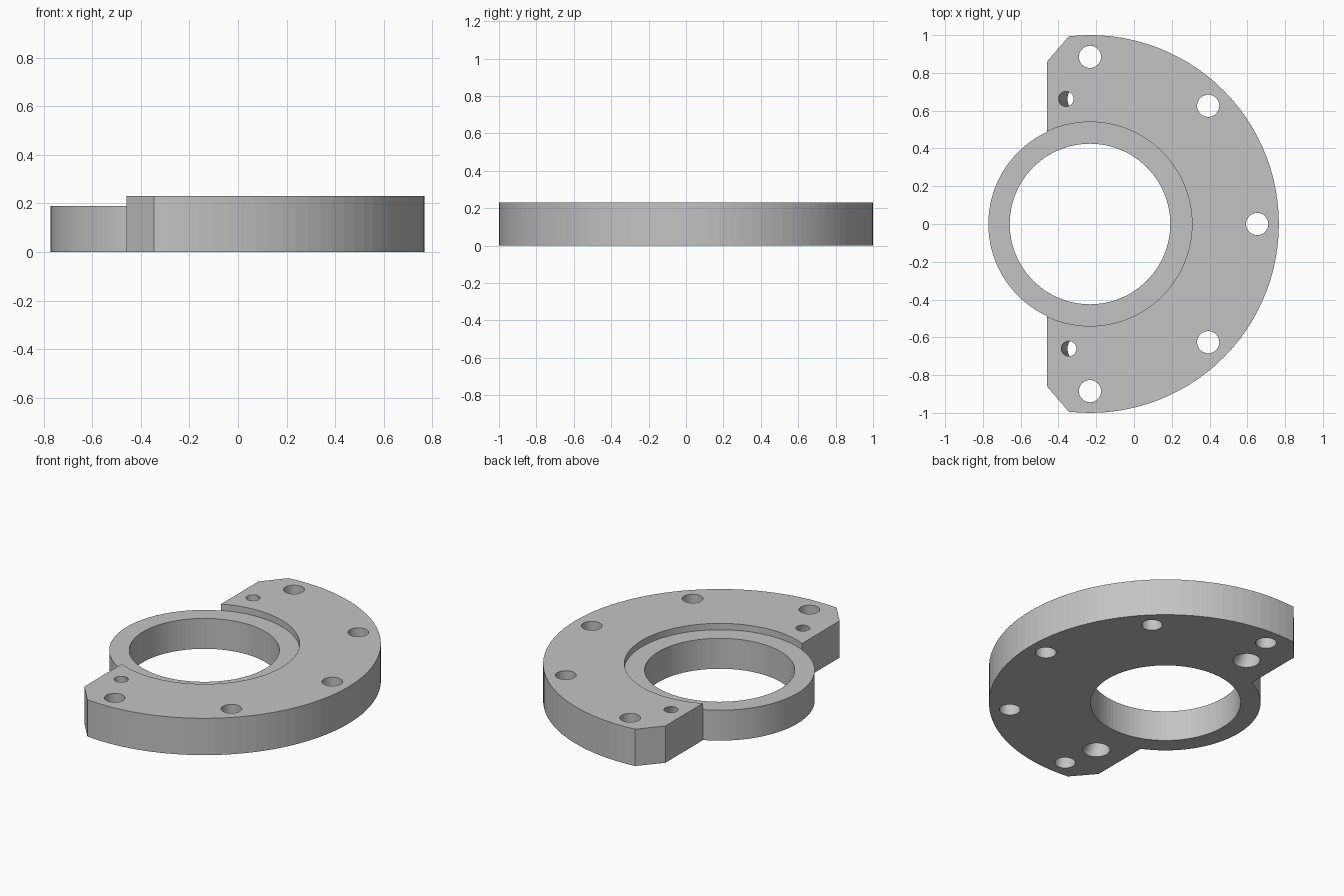
import bpy, bmesh
from math import sin, cos, pi, radians, atan2, sqrt
from mathutils import Vector

cube = bpy.data.objects.get("Cube")
if cube:
    bpy.data.objects.remove(cube, do_unlink=True)

CX = -0.233          # axis of the ring and the flange
HEIGHT, RING_TOP = 0.23, 0.19
RING_R, BORE_R = 0.538, 0.425
FLAT_X, CORNER_X, CORNER_Y = -0.46, -0.345, 0.86

grey = bpy.data.materials.new("plain grey")
grey.use_nodes = True
grey.diffuse_color = (0.55, 0.55, 0.55, 1)
grey.node_tree.nodes["Principled BSDF"].inputs["Base Color"].default_value = grey.diffuse_color


def arc(radius, start, end, steps):
    """Points along an arc about the main axis."""
    return [(CX + radius * cos(start + (end - start) * i / steps),
             radius * sin(start + (end - start) * i / steps)) for i in range(steps + 1)]


def loft(name, lower, upper, z0, z1):
    """Closed solid between two matching outlines."""
    bm = bmesh.new()
    a = [bm.verts.new((x, y, z0)) for x, y in lower]
    b = [bm.verts.new((x, y, z1)) for x, y in upper]
    bm.faces.new(a[::-1])
    bm.faces.new(b)
    for i in range(len(a)):
        j = (i + 1) % len(a)
        bm.faces.new((a[i], a[j], b[j], b[i]))
    bmesh.ops.recalc_face_normals(bm, faces=bm.faces)
    mesh = bpy.data.meshes.new(name)
    bm.to_mesh(mesh)
    bm.free()
    mesh.materials.append(grey)
    obj = bpy.data.objects.new(name, mesh)
    bpy.context.collection.objects.link(obj)
    return obj


def circle(centre, radius, sides):
    return [(centre[0] + radius * cos(2 * pi * i / sides),
             centre[1] + radius * sin(2 * pi * i / sides)) for i in range(sides)]


# Body outline: flange arc, clipped corners, flat edge and ring arc
end = atan2(sqrt(1 - (CORNER_X - CX) ** 2), CORNER_X - CX)
join = atan2(sqrt(RING_R ** 2 - (FLAT_X - CX) ** 2), FLAT_X - CX)
outline = (arc(1, -end, end, 56) + [(FLAT_X, CORNER_Y)]
           + arc(RING_R, join, 2 * pi - join, 52) + [(FLAT_X, -CORNER_Y)])
body = loft("flange_with_ring", outline, outline, 0, HEIGHT)

# Cutters: ring recess and central bore
axis = (CX, 0)
cutters = []
recess = circle(axis, RING_R + 0.002, 96)
cutters.append(loft("recess_cutter", recess, recess, RING_TOP, HEIGHT + 0.1))
bore = circle(axis, BORE_R, 96)
cutters.append(loft("bore_cutter", bore, bore, -0.1, HEIGHT + 0.1))

# Five bolt holes around the flange
for angle in range(-90, 91, 45):
    t = radians(angle)
    hole = circle((CX + 0.885 * cos(t), 0.885 * sin(t)), 0.059, 32)
    cutters.append(loft("bolt_hole_cutter", hole, hole, -0.1, HEIGHT + 0.1))

# Two slanted holes, widening towards the underside
for y, x_top in ((0.662, -0.36), (-0.66, -0.345)):
    low, high = Vector((-0.275, y)), Vector((x_top, y))
    pad = 0.05
    slope = (high - low) / HEIGHT * pad
    taper = (0.077 - 0.04) / HEIGHT * pad
    cutters.append(loft("slanted_hole_cutter",
                        circle(low - slope, 0.077 + taper, 32),
                        circle(high + slope, 0.04 - taper, 32),
                        -pad, HEIGHT + pad))

# Apply the cuts
for cutter in cutters:
    cutter.hide_render = True
    mod = body.modifiers.new("cut", "BOOLEAN")
    mod.operation = "DIFFERENCE"
    mod.solver = "EXACT"
    mod.object = cutter
bpy.context.view_layer.update()
graph = bpy.context.evaluated_depsgraph_get()
cut_mesh = bpy.data.meshes.new_from_object(body.evaluated_get(graph))
body.modifiers.clear()
body.data = cut_mesh
for cutter in cutters:
    bpy.data.objects.remove(cutter, do_unlink=True)
